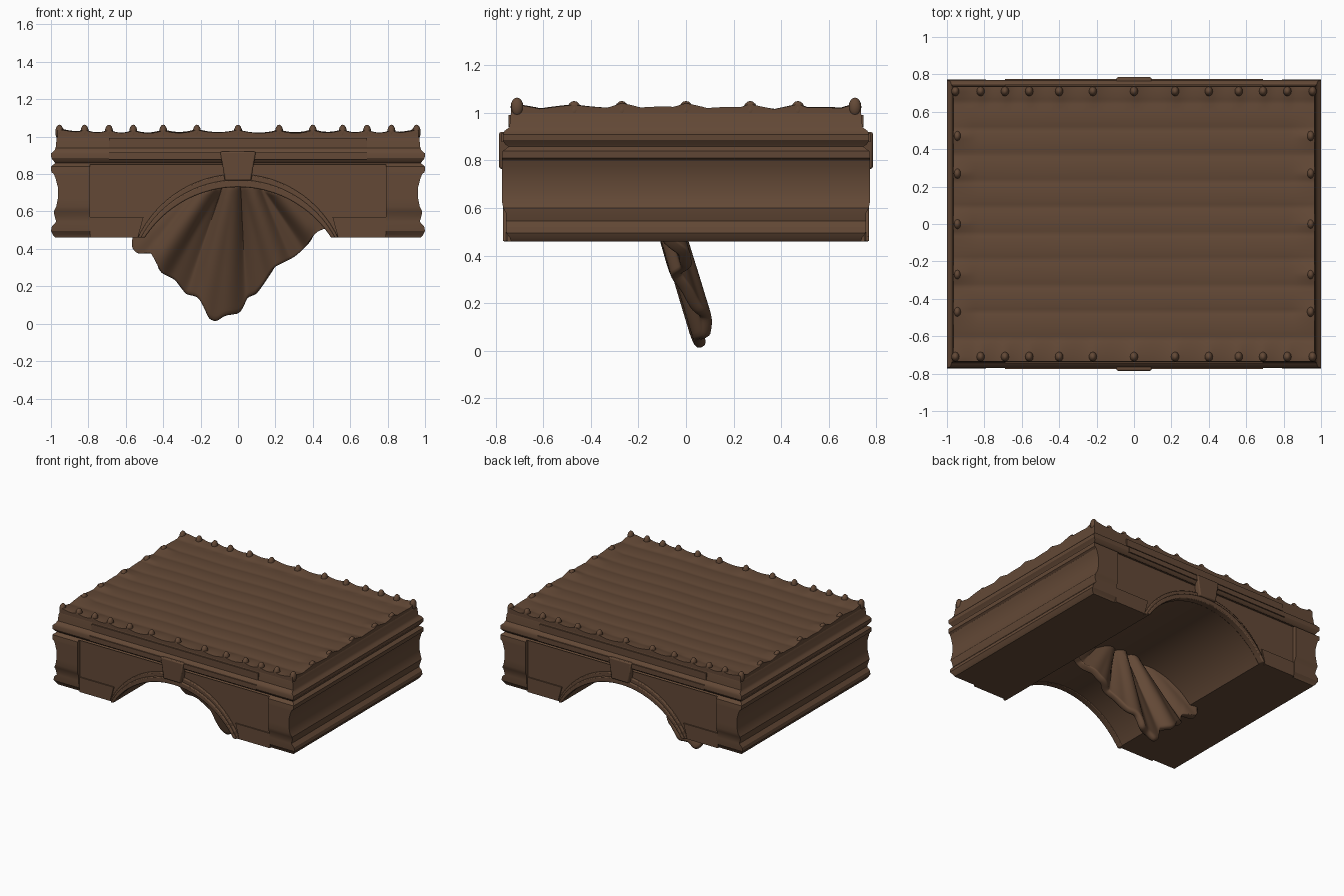
import bpy, bmesh, math
from math import sin, cos, pi

cube = bpy.data.objects.get("Cube")
if cube:
    bpy.data.objects.remove(cube, do_unlink=True)

brown = bpy.data.materials.new("weathered_brown")
brown.use_nodes = True
COLOR = (0.125, 0.066, 0.037, 1)
brown.diffuse_color = COLOR
brown.node_tree.nodes["Principled BSDF"].inputs["Base Color"].default_value = COLOR


def make(name, bm, angle=35):
    bmesh.ops.recalc_face_normals(bm, faces=bm.faces)
    mesh = bpy.data.meshes.new(name)
    bm.to_mesh(mesh)
    bm.free()
    mesh.materials.append(brown)
    ob = bpy.data.objects.new(name, mesh)
    bpy.context.collection.objects.link(ob)
    bpy.ops.object.select_all(action='DESELECT')
    ob.select_set(True)
    bpy.context.view_layer.objects.active = ob
    bpy.ops.object.shade_smooth_by_angle(angle=math.radians(angle))
    return ob


def prism(name, outline, y0, y1):
    """Solid from an x-z outline, running from y0 to y1."""
    bm = bmesh.new()
    rings = [[bm.verts.new((x, y, z)) for x, z in outline] for y in (y0, y1)]
    n = len(outline)
    for i in range(n):
        j = (i + 1) % n
        bm.faces.new((rings[0][i], rings[0][j], rings[1][j], rings[1][i]))
    bm.faces.new(rings[0])
    bm.faces.new(rings[1])
    return make(name, bm)


def rect(x, z0, z1):
    return [(-x, z0), (x, z0), (x, z1), (-x, z1)]


def apply_mod(ob, kind, **settings):
    mod = ob.modifiers.new(kind, kind)
    for key, value in settings.items():
        setattr(mod, key, value)
    bpy.context.view_layer.objects.active = ob
    bpy.ops.object.modifier_apply(modifier=mod.name)


def cut(ob, cutter):
    cutter.hide_render = True
    apply_mod(ob, 'BOOLEAN', operation='DIFFERENCE', solver='EXACT', object=cutter)
    bpy.data.objects.remove(cutter, do_unlink=True)


def arc(half, top, base=0.46, n=32):
    """Circular arc through (-half, base), (0, top), (half, base)."""
    rise = top - base
    r = (half * half + rise * rise) / (2 * rise)
    a = math.asin(half / r)
    return [(r * sin(-a + 2 * a * i / n), top - r + r * cos(-a + 2 * a * i / n))
            for i in range(n + 1)]


# Moulded block: height, half width, half depth
LEVELS = [(.46, .975, .735), (.475, .99, .74), (.495, 1, .755), (.52, .995, .757),
          (.545, .972, .757), (.58, .982, .757), (.6, .985, .768), (.625, .972, .773),
          (.67, .963, .773), (.73, .963, .773), (.775, .975, .773), (.8, .984, .773),
          (.81, .998, .773), (.84, 1, .77), (.858, .978, .745), (.868, .984, .76),
          (.885, .998, .77), (.91, 1, .77), (.925, .982, .762), (.94, .975, .742),
          (.99, .97, .737), (1, .965, .735)]
bm = bmesh.new()
rings = [[bm.verts.new((sx * hx, sy * hy, z))
          for sx, sy in ((-1, -1), (1, -1), (1, 1), (-1, 1))] for z, hx, hy in LEVELS]
for low, high in zip(rings, rings[1:]):
    for i in range(4):
        j = (i + 1) % 4
        bm.faces.new((low[i], low[j], high[j], high[i]))
bm.faces.new(rings[0])
bm.faces.new(rings[-1])
body = make("bridge_body", bm)

# Recessed front and back panels, then the vault through the block
for s in (-1, 1):
    cut(body, prism("panel_cutter", rect(.79, .4, .85), s * .742, s * .9))
vault = arc(.5, .735)
cut(body, prism("vault_cutter", [(-.5, .4)] + vault + [(.5, .4)], -1, 1))
bpy.context.view_layer.objects.active = body
body.select_set(True)
bpy.ops.object.shade_smooth_by_angle(angle=math.radians(30))

for s, side in ((-1, "front"), (1, "back")):
    # Stepped arch moulding
    for label, out, inn, depth in (("outer", arc(.535, .8), arc(.5, .735), .757),
                                   ("inner", arc(.52, .77), arc(.498, .73), .77)):
        trim = prism(f"{side}_{label}_arch_trim", out + inn[::-1], s * .72, s * depth)
        apply_mod(trim, 'BEVEL', width=.006, segments=2, limit_method='ANGLE')
    # Keystone
    key = prism(f"{side}_keystone", [(-.07, .765), (.07, .765), (.095, .92), (-.095, .92)],
                s * .72, s * .785)
    apply_mod(key, 'BEVEL', width=.008, segments=2)
    # Raised middle of the upper band
    prism(f"{side}_upper_band", rect(.69, .94, .992), s * .7, s * .746)
    prism(f"{side}_cornice", rect(.69, .878, .915), s * .7, s * .775)
    # Base course either side of the arch
    for m, hand in ((-1, "right"), (1, "left")):
        course = [(.535, .46), (.79, .46), (.79, .57), (.505, .57), (.53, .48)]
        prism(f"{side}_{hand}_base_course", [(m * x, z) for x, z in course],
              s * .72, s * .751)

# Deck of wavy planks with scalloped edges
KNOBS_X = [-.955, -.82, -.69, -.56, -.4, -.22, 0, .22, .4, .56, .69, .82, .955]
KNOBS_Y = [-.72, -.47, -.27, 0, .27, .47, .72]


def sag(value, stops):
    for a, b in zip(stops, stops[1:]):
        if a <= value <= b:
            return (2 * (value - a) / (b - a) - 1) ** 2
    return 1


bm = bmesh.new()
bmesh.ops.create_grid(bm, x_segments=96, y_segments=110, size=1)
for v in bm.verts:
    x, y = v.co.x * .965, v.co.y * .735
    near_y = max(0, 1 - (.735 - abs(y)) / .12)
    near_x = max(0, 1 - (.965 - abs(x)) / .12)
    row = ((y + .75) / .14) % 1
    z = 1.012 + .008 * sin(pi * row) ** .6 + .002 * sin(9 * x + 5 * y)
    z += near_y * (.004 + .016 * sag(x, KNOBS_X)) * (1 - near_x)
    z += near_x * (.004 + .016 * sag(y, KNOBS_Y))
    v.co = (x, y, z)
rim = [e for e in bm.edges if e.is_boundary]
skirt = bmesh.ops.extrude_edge_only(bm, edges=rim)["geom"]
for v in skirt:
    if isinstance(v, bmesh.types.BMVert):
        v.co.z = .97
make("plank_deck", bm, 50)

# Rounded pegs round the deck rim
bm = bmesh.new()


def peg(x, y, sx, sy, top):
    made = bmesh.ops.create_uvsphere(bm, u_segments=12, v_segments=8, radius=1)["verts"]
    for v in made:
        v.co = (x + v.co.x * sx, y + v.co.y * sy, top - .04 + v.co.z * .04)


for s in (-1, 1):
    for x in KNOBS_X:
        peg(x, s * .71, .022, .027, 1.064)
    for y in KNOBS_Y[1:-1]:
        peg(s * .945, y, .022, .03, 1.05)
make("rim_pegs", bm, 60)

# Ragged cloth hanging from the vault
HEM = [(-.57, .42), (-.545, .37), (-.45, .365), (-.42, .27), (-.34, .23), (-.28, .15),
       (-.2, .13), (-.16, .02), (-.12, 0), (-.07, .035), (0, .045), (.05, .13),
       (.1, .15), (.15, .22), (.2, .3), (.3, .35), (.38, .42), (.41, .48), (.48, .51)]


def along(points, x):
    for (a, za), (b, zb) in zip(points, points[1:]):
        if a <= x <= b:
            return za + (zb - za) * (x - a) / (b - a)
    return points[0][1] if x < points[0][0] else points[-1][1]


COLS, ROWS = 64, 20
bm = bmesh.new()
grid = []
for i in range(COLS + 1):
    x = -.565 + 1.04 * i / COLS
    low = along(HEM, x) + .008
    high = max(along(vault, x) + .02, low + .04)
    column = []
    for j in range(ROWS + 1):
        z = low + (high - low) * j / ROWS
        fan = math.atan2(x, .95 - z)
        y = .09 - .3 * z + .03 * sin(14 * fan + .6) + .008 * sin(34 * fan)
        column.append(bm.verts.new((x, y, z)))
    grid.append(column)
for a, b in zip(grid, grid[1:]):
    for j in range(ROWS):
        bm.faces.new((a[j], b[j], b[j + 1], a[j + 1]))
cloth = make("hanging_cloth", bm, 80)
apply_mod(cloth, 'SOLIDIFY', thickness=.05, offset=0)
apply_mod(cloth, 'SUBSURF', levels=1)
